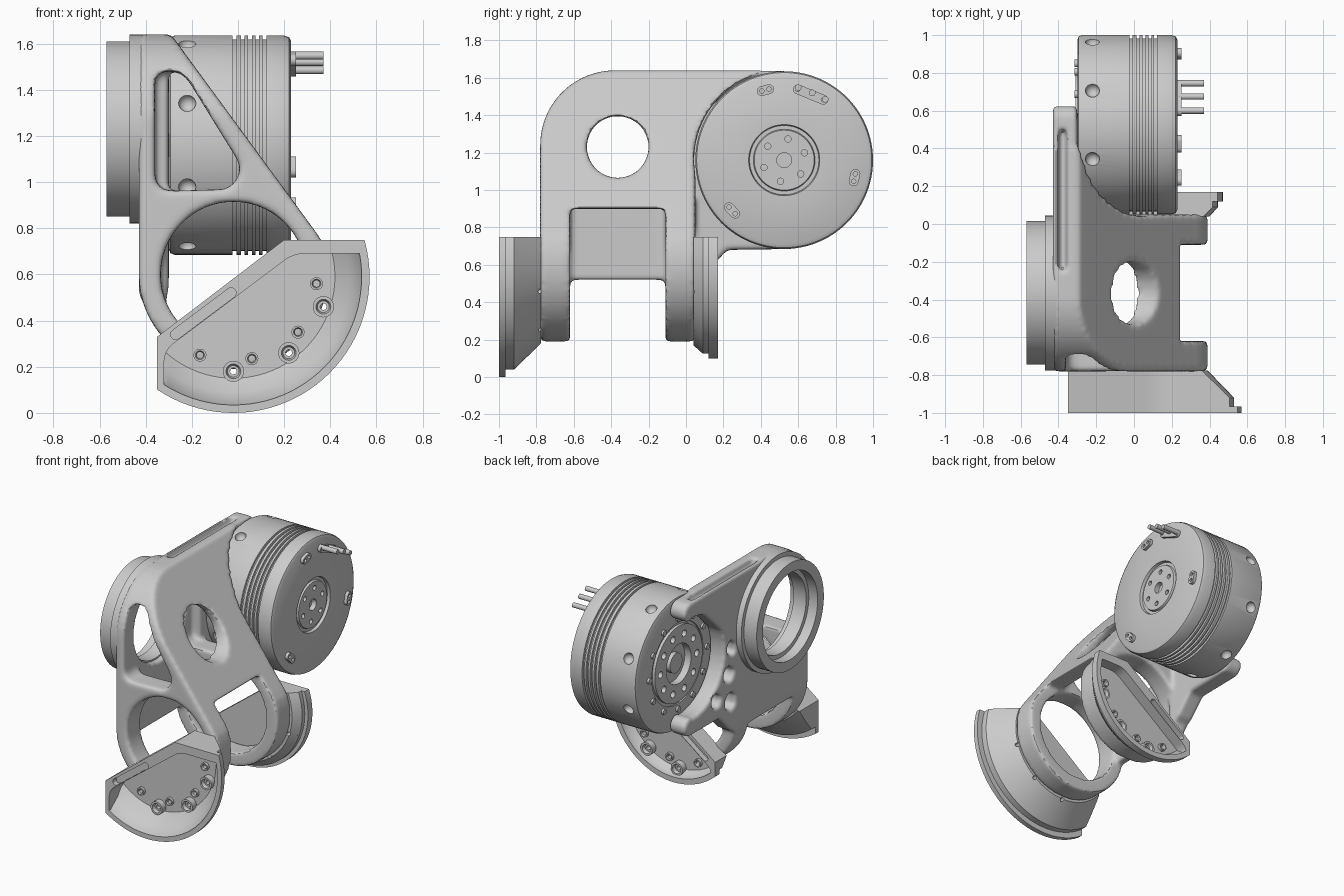
import bpy, bmesh
from math import pi, sin, cos, atan2, radians
from mathutils import Vector, Matrix

if "Cube" in bpy.data.objects:
    bpy.data.objects.remove(bpy.data.objects["Cube"])


def finish(name, bm, angle=35):
    bmesh.ops.remove_doubles(bm, verts=bm.verts, dist=1e-5)
    bmesh.ops.recalc_face_normals(bm, faces=bm.faces)
    me = bpy.data.meshes.new(name)
    bm.to_mesh(me)
    bm.free()
    ob = bpy.data.objects.new(name, me)
    bpy.context.collection.objects.link(ob)
    return ob


def place(axis, t, u, v):
    return (t, u, v) if axis == 'x' else (u, t, v)


def prism(name, axis, pts, a, b):
    bm = bmesh.new()
    lo = [bm.verts.new(place(axis, a, *p)) for p in pts]
    hi = [bm.verts.new(place(axis, b, *p)) for p in pts]
    bm.faces.new(lo)
    bm.faces.new(hi)
    n = len(pts)
    for i in range(n):
        bm.faces.new((lo[i], lo[(i + 1) % n], hi[(i + 1) % n], hi[i]))
    return finish(name, bm)


def lathe(name, axis, centre, prof, closed=False, steps=96):
    bm = bmesh.new()
    cu, cv = centre
    vs = [bm.verts.new(place(axis, t, cu + r, cv)) for r, t in prof]
    es = [bm.edges.new(p) for p in zip(vs, vs[1:])]
    if closed:
        es.append(bm.edges.new((vs[-1], vs[0])))
    bmesh.ops.spin(bm, geom=vs + es, cent=place(axis, 0, cu, cv),
                   axis=place(axis, 1, 0, 0), angle=2 * pi, steps=steps)
    return finish(name, bm)


def disc(name, axis, centre, r, a, b):
    return lathe(name, axis, centre, [(0, a), (r, a), (r, b), (0, b)])


def arc(cu, cv, r, a0, a1, n=24):
    return [(cu + r * cos(radians(a0 + (a1 - a0) * i / n)),
             cv + r * sin(radians(a0 + (a1 - a0) * i / n))) for i in range(n + 1)]


def rounded(pts, r, n=6):
    out = []
    for i, p in enumerate(pts):
        p, q, s = Vector(p), Vector(pts[i - 1]), Vector(pts[(i + 1) % len(pts)])
        d = min(r, (q - p).length * .48, (s - p).length * .48)
        a, b = p + (q - p).normalized() * d, p + (s - p).normalized() * d
        for k in range(n + 1):
            t = k / n
            out.append(tuple(a * (1 - t) ** 2 + p * 2 * t * (1 - t) + b * t * t))
    return out


def capsule(p, q, r):
    a = atan2(q[1] - p[1], q[0] - p[0]) * 180 / pi
    return arc(*p, r, a + 90, a + 270, 10) + arc(*q, r, a - 90, a + 90, 10)


def drills(holes, spheres=()):
    bm = bmesh.new()
    for axis, c, r, a, b in holes:
        rot = Matrix.Rotation(pi / 2, 4, 'Y' if axis == 'x' else 'X')
        m = Matrix.Translation(place(axis, (a + b) / 2, *c)) @ rot
        bmesh.ops.create_cone(bm, cap_ends=True, segments=16, radius1=r, radius2=r,
                              depth=abs(b - a), matrix=m)
    for c, r in spheres:
        bmesh.ops.create_uvsphere(bm, u_segments=16, v_segments=10, radius=r,
                                  matrix=Matrix.Translation(c))
    return finish("drill", bm)


def bake(ob):
    dg = bpy.context.evaluated_depsgraph_get()
    me = bpy.data.meshes.new_from_object(ob.evaluated_get(dg))
    ob.modifiers.clear()
    ob.data = me


def boolean(ob, tool, op='DIFFERENCE'):
    m = ob.modifiers.new("cut", 'BOOLEAN')
    m.operation, m.object, m.solver = op, tool, 'EXACT'
    bake(ob)
    bpy.data.objects.remove(tool)
    return ob


MOTOR, HUB, FOOT = (.525, 1.16), (-.365, 1.23), (-.02, .6)

# cast frame: front outline crossed with side outline, then hollowed
frame = prism("cast_frame", 'y', [(-.43, 1.64), (-.29, 1.64), (.34, .78)]
              + arc(*FOOT, .41, 20, -180, 40), -.78, .4)
side = [(.05, .1), (.05, 1.16), (.4, 1.5), (.4, 1.64)] + arc(-.38, 1.24, .4, 90, 180) + [(-.78, .1)]
boolean(frame, prism("c", 'x', side, -1, 1), 'INTERSECT')
boolean(frame, prism("c", 'y', [(-.36, 1.5), (-.3, 1.5), (.13, .9), (.6, .9), (.6, 0),
                                (-.6, 0), (-.6, .52), (-.36, .52)], -.62, -.11))
window = rounded([(-.36, 1.48), (-.24, 1.48), (.02, 1.06), (-.03, .97), (-.36, .96)], .08)
boolean(frame, prism("c", 'y', window, -1, .2))
boolean(frame, disc("c", 'y', FOOT, .315, -1, .2))
boolean(frame, disc("c", 'x', HUB, .165, -.33, .6))
boolean(frame, disc("c", 'x', HUB, .29, -.6, -.34))
boolean(frame, disc("c", 'x', MOTOR, .482, -.3, .6))

# forked plate that carries the motor
fork = [(0, .5), (.1, .55), (.22, .68)] + arc(.56, .75, .065, -90, 90, 10) \
    + arc(*MOTOR, .355, 272, 88, 40) + arc(.56, 1.57, .065, -90, 90, 10) + [(0, 1.64)]
plate = prism("fork", 'x', fork, -.43, -.3)
pockets = [((.1, 1.3), .05), ((.08, 1.14), .055), ((.12, .96), .055), ((.1, .76), .06),
           ((.26, .82), .05), ((.25, 1.5), .05)]
boolean(plate, drills([('x', c, r, -.5, -.35) for c, r in pockets]))
boolean(frame, plate, 'UNION')
boolean(frame, prism("c", 'x', [(-.25, 1.59), (.5, 1.59), (.5, 1.7), (-.25, 1.7)], -.4, -.355))

# soften every casting edge
rm = frame.modifiers.new("remesh", 'REMESH')
rm.mode, rm.voxel_size = 'VOXEL', .0135
sm = frame.modifiers.new("soften", 'SMOOTH')
sm.factor, sm.iterations = .5, 9
bake(frame)

# bearing ring on the left side
lathe("bearing_ring", 'x', HUB, [(.28, -.4), (.41, -.4), (.41, -.47), (.38, -.47), (.38, -.57),
                                 (.31, -.57), (.31, -.5), (.28, -.5)], True)

# motor drum with cooling grooves
prof = [(0, -.29), (.07, -.29), (.07, -.26), (.14, -.26), (.14, -.31), (.27, -.31), (.27, -.29),
        (.29, -.29), (.29, -.3), (.45, -.3), (.468, -.293), (.475, -.275)]
for x in (-.015, .02, .052, .084, .115):
    prof += [(.475, x - .008), (.458, x - .008), (.458, x + .008), (.475, x + .008)]
prof += [(.475, .2), (.468, .221), (.45, .23), (.19, .23), (.185, .21), (.165, .21), (.16, .225), (0, .225)]
motor = lathe("motor_drum", 'x', MOTOR, prof)


def polar(r, deg, c=MOTOR):
    return (c[0] + r * cos(radians(deg)), c[1] + r * sin(radians(deg)))


holes = [('x', MOTOR, .04, .19, .3)]
holes += [('x', polar(.115, 20 + 60 * i), .017, .19, .3) for i in range(6)]
holes += [('x', polar(.205, 36 * i), .024, -.35, -.275) for i in range(10)]
dimples = [((-.22, *polar(.475, 22.5 + 45 * i)), .038) for i in range(8)]
boolean(motor, drills(holes, dimples))

# bolt heads on the motor back, under the fork's reach
for i in range(12):
    disc("motor_bolt", 'x', polar(.325, 30 * i), .02, -.315, -.29)

# connectors and cables on the motor face
for name, angle, span in (("connector", 105, 3), ("connector", -14, 3),
                          ("connector", 224, 3.5), ("cable_socket", 68, 11)):
    r = .388 if span < 5 else .385
    p, q = polar(r, angle - span), polar(r, angle + span)
    ob = prism(name, 'x', capsule(p, q, .026), .2, .252)
    boolean(ob, drills([('x', c, .012, .235, .3) for c in (p, q)]))
for y, z in ((.6, 1.548), (.675, 1.52), (.745, 1.485)):
    disc("cable", 'x', (y, z), .017, .2, .37)


# half-round mounting flanges
def flange(name, outer, inner, floor, back, face):
    s = 1 if face > back else -1
    c = (-.02, .59)
    ob = lathe(name, 'y', c, outer)
    outline = [(-.35, .33), (.2, .75), (.555, .75), (.62, .6), (.62, -.1), (-.35, -.1)]
    boolean(ob, prism("c", 'y', outline, -1.2, 1), 'INTERSECT')
    pocket = lathe("c", 'y', c, inner)
    edge = rounded([(-.32, .27), (.24, .69), (.8, .69), (.8, -.2), (-.32, -.2)], .05)
    boolean(pocket, prism("c", 'y', edge, -1.2, 1), 'INTERSECT')
    boolean(ob, pocket)
    boolean(ob, prism("c", 'y', capsule((-.27, .34), (-.03, .52), .022), face - s * .04, face + s * .1))
    big = [(.37, .46), (.22, .26), (-.02, .18)]
    small = [(.34, .56), (.26, .35), (.06, .235), (-.165, .25)]
    boolean(ob, drills([('y', p, .014, -1.2, 1) for p in big + small]))
    for p, r, h in [(p, .046, .045) for p in big] + [(p, .028, .02) for p in small]:
        lathe(name + "_boss", 'y', p, [(.014, floor - s * .01), (r, floor - s * .01),
              (r, floor + s * h), (r * .7, floor + s * h), (r * .55, floor + s * h * .5),
              (.014, floor + s * h * .5)], True, 24)


flange("front_flange",
       [(0, -.775), (.41, -.775), (.55, -.92), (.55, -.965), (.59, -.965), (.59, -1), (0, -1)],
       [(0, -.85), (.44, -.85), (.5, -.9), (.555, -.985), (.56, -1.1), (0, -1.1)], -.85, -.775, -1)
flange("back_flange",
       [(0, .04), (.42, .04), (.465, .09), (.465, .12), (.49, .12), (.49, .17), (0, .17)],
       [(0, .09), (.42, .09), (.45, .13), (.46, .3), (0, .3)], .09, .04, .17)

# smooth shading with crisp edges
for ob in bpy.context.collection.objects:
    ob.select_set(True)
    bpy.context.view_layer.objects.active = ob
bpy.ops.object.shade_smooth_by_angle(angle=radians(38))
